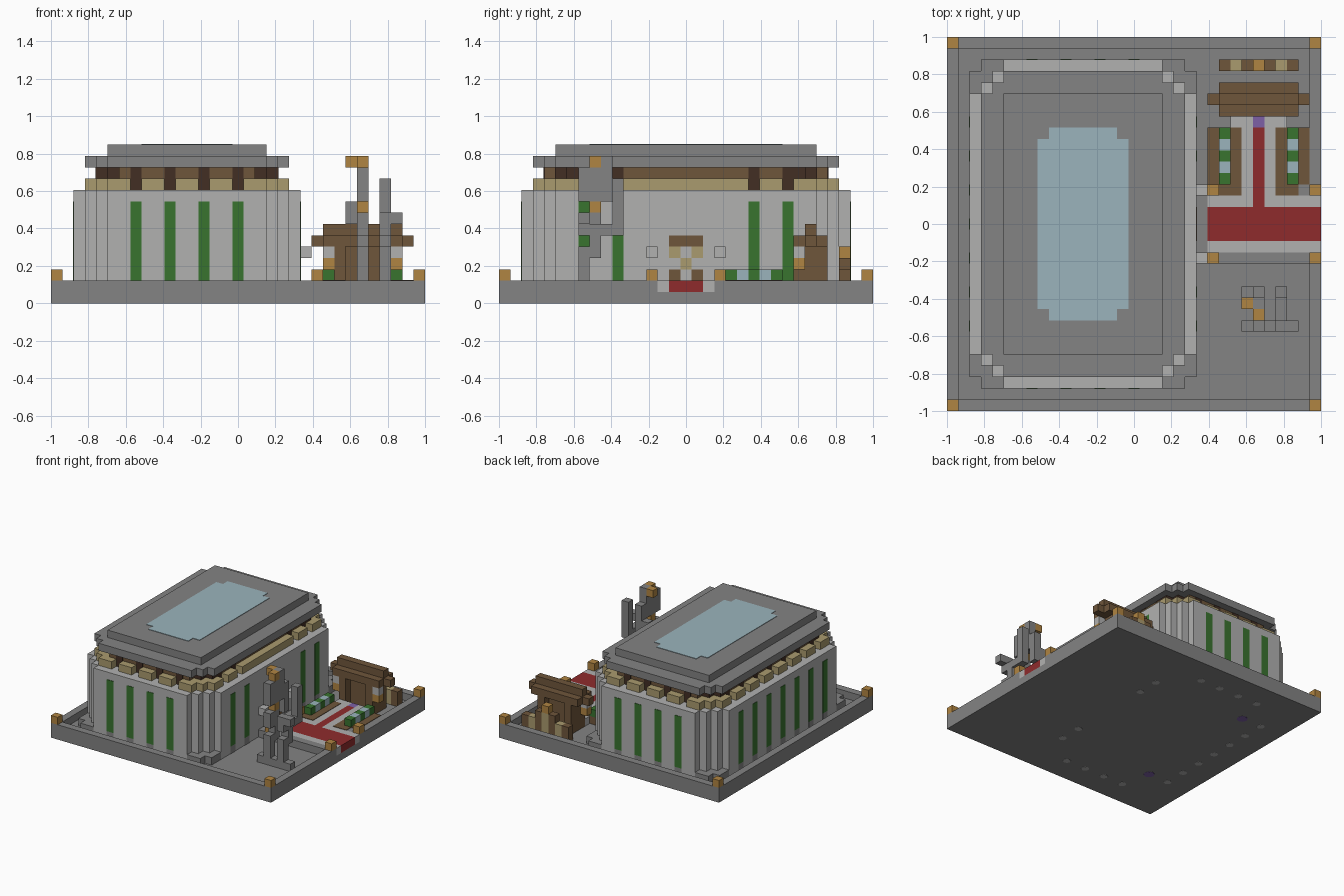
import bpy, bmesh
from math import pi, cos, sin

U = 2 / 33          # edge of one block
E = 0.06            # thickness of painted plates, in blocks

if "Cube" in bpy.data.objects:
    bpy.data.objects.remove(bpy.data.objects["Cube"], do_unlink=True)


def material(name, *rgb):
    m = bpy.data.materials.new(name)
    lin = [((c / 255 + 0.055) / 1.055) ** 2.4 for c in rgb] + [1]
    m.use_nodes = True
    m.diffuse_color = lin
    m.node_tree.nodes["Principled BSDF"].inputs["Base Color"].default_value = lin
    return m


GRAY = material("stone gray", 131, 131, 131)
LIGHT = material("pale stone", 177, 177, 176)
GREEN = material("leaf green", 57, 115, 47)
TAN = material("tan wood", 170, 155, 110)
BROWN = material("brown wood", 111, 86, 59)
DARK = material("dark wood", 66, 46, 36)
BLUE = material("glass blue", 155, 180, 188)
RED = material("carpet red", 143, 43, 44)
PURPLE = material("purple", 125, 96, 166)
ORANGE = material("lamp orange", 176, 133, 66)


def finish(name, bm, mat):
    bmesh.ops.recalc_face_normals(bm, faces=bm.faces)
    me = bpy.data.meshes.new(name)
    bm.to_mesh(me)
    bm.free()
    me.materials.append(mat)
    ob = bpy.data.objects.new(name, me)
    bpy.context.collection.objects.link(ob)


def pt(i, j, k):
    return (-1 + i * U, -1 + j * U, k * U)


def prism(bm, pts, k0, k1):
    lo = [bm.verts.new(pt(i, j, k0)) for i, j in pts]
    hi = [bm.verts.new(pt(i, j, k1)) for i, j in pts]
    bm.faces.new(lo[::-1])
    bm.faces.new(hi)
    for a in range(len(pts)):
        b = (a + 1) % len(pts)
        bm.faces.new((lo[a], lo[b], hi[b], hi[a]))


def boxes(name, mat, items):
    """Blocks given as (i0, j0, k0, i1, j1, k1)."""
    bm = bmesh.new()
    for i0, j0, k0, i1, j1, k1 in items:
        prism(bm, [(i0, j0), (i1, j0), (i1, j1), (i0, j1)], k0, k1)
    finish(name, bm, mat)


def cell(i, j, k0, k1=None):
    return (i, j, k0, i + 1, j + 1, k1 or k0 + 1)


def slab(name, mat, i0, j0, i1, j1, k0, k1, n):
    """Slab with stair-stepped corners of n steps."""
    stair = [(0, n)]
    for s in range(n):
        stair += [(s + 1, n - s), (s + 1, n - s - 1)]
    pts = [(i0 + a, j0 + b) for a, b in stair]
    pts += [(i1 - a, j0 + b) for a, b in stair[::-1]]
    pts += [(i1 - a, j1 - b) for a, b in stair]
    pts += [(i0 + a, j1 - b) for a, b in stair[::-1]]
    bm = bmesh.new()
    prism(bm, pts, k0, k1)
    finish(name, bm, mat)


def four(b):
    """Mirror a box to the four corners of the hall."""
    i0, j0, k0, i1, j1, k1 = b
    out = []
    for a, c in ((i0, i1), (24 - i1, 24 - i0)):
        for d, e in ((j0, j1), (33 - j1, 33 - j0)):
            out.append((a, d, k0, c, e, k1))
    return out


# Ground, raised rim, corner lamps
boxes("ground", GRAY, [(0, 0, 0, 33, 33, 1)])
boxes("rim", GRAY, [(0, 0, 1, 33, 1, 2), (0, 32, 1, 33, 33, 2), (0, 1, 1, 1, 32, 2),
                    (32, 1, 1, 33, 14, 2), (32, 19, 1, 33, 32, 2)])
boxes("corner_lamps", ORANGE, [cell(i, j, 2) for i in (0, 32) for j in (0, 32)])

# Hall walls, corner plinths, roof tiers and skylight
slab("hall_walls", LIGHT, 2, 2, 22, 31, 1, 10, 3)
boxes("hall_plinths", GRAY, four((2, 3, 1, 5, 5, 2)) + four((3, 2, 1, 5, 3, 2)))
slab("beam_core", DARK, 4, 4, 20, 29, 10, 11, 2)
slab("eaves_band", BROWN, 4, 4, 20, 29, 11, 12, 2)
slab("roof_lower", GRAY, 3, 3, 21, 30, 12, 13, 2)
slab("roof_upper", GRAY, 5, 5, 19, 28, 13, 14, 0)
slab("skylight", BLUE, 8, 8, 16, 25, 14, 14 + E, 1)

# Green wall strips with gray feet, dark posts above, all on the same spacing
cols = range(7, 17, 3)
rows = range(7, 26, 3)
east_rows = (7, 10, 22, 25)


def strips(lo, hi, d0):
    out = []
    for i in cols:
        out += [(i, 2 + d0 - E, lo, i + 1, 2 + d0, hi), (i, 31 - d0, lo, i + 1, 31 - d0 + E, hi)]
    out += [(2 + d0 - E, j, lo, 2 + d0, j + 1, hi) for j in rows]
    out += [(22 - d0, j, lo, 22 - d0 + E, j + 1, hi) for j in east_rows]
    return out


boxes("green_strips", GREEN, strips(2, 9, 0))
boxes("strip_feet", GRAY, strips(1, 2, 0))
corner_posts = []
for i, j in ((5, 5), (4, 6)):
    corner_posts += four((i - E, j - E, 11, i + 1, j + 1, 12))
boxes("eaves_posts", DARK, strips(11, 12, 2) + corner_posts)

# Tan beam ends round the hall, one long beam above the door
beams = four((4, 4, 10, 6, 6, 11))
for i in range(5, 18, 3):
    beams += [(i, 3, 10, i + 2, 4, 11), (i, 29, 10, i + 2, 30, 11)]
for j in range(5, 27, 3):
    beams.append((3, j, 10, 4, j + 2, 11))
    if j < 11 or j > 21:
        beams.append((20, j, 10, 21, j + 2, 11))
beams.append((20, 11, 10, 21, 22, 11))
boxes("tan_beams", TAN, beams)

# Door on the hall's left side, with brackets
boxes("door_wood", BROWN, [(22, 15, 5, 22 + E, 18, 6), (22, 15, 1, 22 + E, 16, 3),
                           (22, 17, 1, 22 + E, 18, 3)])
boxes("door_panels", TAN, [(22, 15, 4, 22 + E, 16, 5), (22, 17, 4, 22 + E, 18, 5),
                           (22, 16, 3, 22 + E, 17, 4)])
boxes("door_brackets", LIGHT, [cell(22, 13, 4), cell(22, 19, 4)])

# Carpet, paving and path lamps
boxes("carpet", RED, [(23, 15, 1, 33, 18, 2), (27, 18, 1, 28, 25, 2)])
boxes("paving", LIGHT, [(23, 14, 1, 33, 15, 2), (23, 18, 1, 27, 19, 2), (28, 18, 1, 33, 19, 2),
                        (25, 19, 1, 27, 26, 2), (28, 19, 1, 30, 26, 2)])
boxes("path_edges", GRAY, [(22, 13, 1, 32, 14, 2), (22, 19, 1, 25, 20, 2),
                           (30, 19, 1, 32, 20, 2), (22, 14, 1, 23, 19, 2)])
boxes("path_lamps", ORANGE, [cell(i, j, 2) for i in (23, 32) for j in (13, 19)])
boxes("path_end", PURPLE, [cell(27, 25, 1)])

# Planters, mirrored either side of the path
boxes("planters", BROWN, [(23, 20, 1, 26, 25, 2 + E), (29, 20, 1, 32, 25, 2 + E),
                          (24, 19, 2, 26, 20, 2 + E), (29, 19, 2, 31, 20, 2 + E)])
boxes("planter_leaves", GREEN, [cell(i, j, 2) for i in (24, 30) for j in (20, 22, 24)])
boxes("planter_flowers", BLUE, [cell(i, j, 2) for i in (24, 30) for j in (21, 23)])

# Wooden hut with stepped roof and side lamps
boxes("hut_walls", BROWN, [(25, 26, 1, 26, 29, 5), (29, 26, 1, 30, 29, 5), (26, 27, 1, 29, 28, 5)])
boxes("hut_roof", BROWN, [(24, 26, 5, 31, 27, 6), (23, 27, 5, 32, 28, 6),
                          (24, 28, 5, 31, 29, 6), (24, 27, 6, 31, 28, 7)])
boxes("hut_lamps", ORANGE, [cell(24, 26, 3), cell(30, 26, 3)])
boxes("hut_lamp_tops", LIGHT, [cell(24, 26, 4), cell(30, 26, 4)])

# Row of posts behind the hut
boxes("back_posts_brown", BROWN, [cell(24, 30, 1, 3), cell(26, 30, 1, 4),
                                  cell(28, 30, 1, 4), cell(30, 30, 1, 3)])
boxes("back_posts_tan", TAN, [cell(25, 30, 1, 3), cell(29, 30, 1, 3), cell(27, 30, 1, 4)])
boxes("back_post_lamp", ORANGE, [cell(27, 30, 4)])

# Blocky statue in the front court
boxes("statue", GRAY, [
    (26, 7, 1, 31, 8, 2), cell(27, 7, 2, 5), cell(29, 7, 2, 5), cell(27, 8, 4, 8),
    cell(29, 8, 4, 7), cell(27, 7, 6, 8), cell(27, 7, 9, 12), cell(30, 7, 7), cell(29, 7, 6, 8),
    cell(26, 10, 7, 9), cell(27, 10, 7, 11), cell(27, 9, 9, 13), cell(27, 8, 9, 12),
    cell(29, 9, 6), cell(29, 10, 6, 11)])
boxes("statue_lights", ORANGE, [cell(27, 8, 8), cell(27, 8, 12), cell(26, 9, 12)])


# Round spots set in the underside
def spots(name, mat, cells, r):
    bm = bmesh.new()
    for i, j in cells:
        ring = [(i + 0.5 + r * cos(a * pi / 4), j + 0.5 + r * sin(a * pi / 4)) for a in range(8)]
        prism(bm, ring, -0.02, 0.02)
    finish(name, bm, mat)


spots("underside_spots", LIGHT, [(i, j) for i in cols for j in (3, 29)]
      + [(3, j) for j in rows] + [(20, j) for j in east_rows], 0.5)
spots("underside_purple", PURPLE, [(6, 7), (6, 25)], 0.7)
